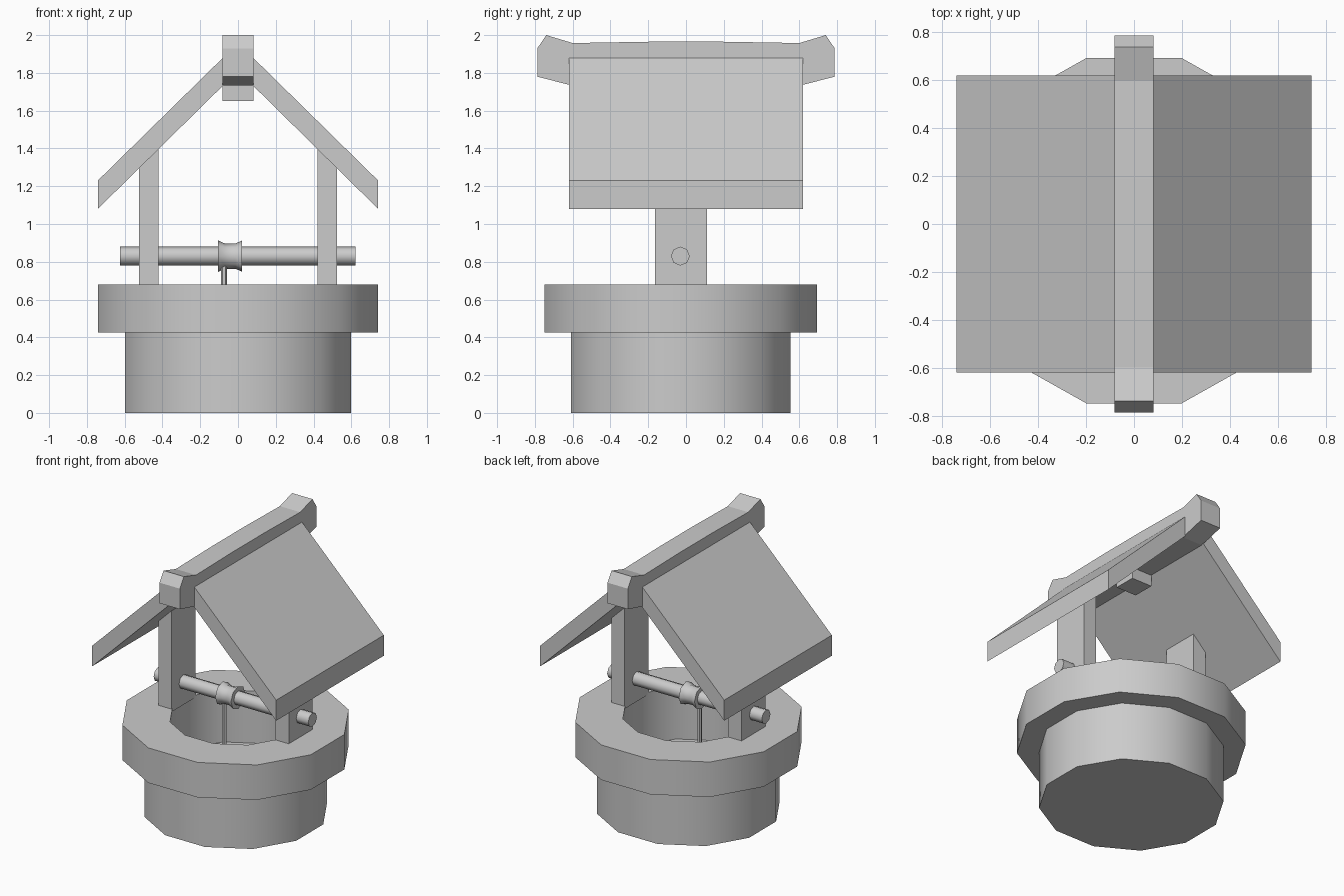
import bpy, bmesh
from math import pi, sin, cos, radians
from mathutils import Vector, Matrix

if "Cube" in bpy.data.objects:
    bpy.data.objects.remove(bpy.data.objects["Cube"])


def finish(name, bm, smooth=False):
    bmesh.ops.remove_doubles(bm, verts=bm.verts, dist=1e-5)
    bmesh.ops.recalc_face_normals(bm, faces=bm.faces)
    me = bpy.data.meshes.new(name)
    bm.to_mesh(me)
    bm.free()
    ob = bpy.data.objects.new(name, me)
    bpy.context.collection.objects.link(ob)
    if smooth:
        bpy.ops.object.select_all(action='DESELECT')
        ob.select_set(True)
        bpy.context.view_layer.objects.active = ob
        bpy.ops.object.shade_smooth_by_angle(angle=radians(48))
    return ob


def lathe(name, profile, sides, matrix, phase=0.0):
    """Revolve (radius, height) points about z; zero radius ends close the shape."""
    bm = bmesh.new()
    rings = []
    for r, h in profile:
        if r == 0:
            rings.append(None)
            continue
        rings.append([bm.verts.new((r * cos(phase + 2 * pi * i / sides),
                                    r * sin(phase + 2 * pi * i / sides), h))
                      for i in range(sides)])
    for a, b in zip(rings, rings[1:]):
        if a is None or b is None:
            bm.faces.new(a or b)
            continue
        for i in range(sides):
            j = (i + 1) % sides
            bm.faces.new((a[i], a[j], b[j], b[i]))
    bm.transform(matrix)
    return finish(name, bm, True)


def extrude(name, points, direction):
    """Extrude a closed polygon along a vector."""
    bm = bmesh.new()
    face = bm.faces.new([bm.verts.new(p) for p in points])
    res = bmesh.ops.extrude_face_region(bm, geom=[face], use_keep_orig=True)
    moved = [g for g in res['geom'] if isinstance(g, bmesh.types.BMVert)]
    bmesh.ops.translate(bm, verts=moved, vec=Vector(direction))
    return finish(name, bm)


CY = -0.028          # well centre in y
AXLE_Z = 0.83

# Twelve-sided well: base, overhanging rim, hollow and inner floor
k = 1 / cos(pi / 12)
lathe("well_wall",
      [(0, 0), (0.598 * k, 0), (0.598 * k, 0.425), (0.742 * k, 0.425),
       (0.742 * k, 0.68), (0.43 * k, 0.68), (0.43 * k, 0.3), (0, 0.3)],
      12, Matrix.Translation((0, CY, 0)) @ Matrix.Diagonal((1, 0.972, 1, 1)), pi / 12)

# Posts and roof panels, mirrored left and right
for side, s in (("left", -1), ("right", 1)):
    extrude(side + "_post",
            [(s * x, -0.165, z) for x, z in
             ((0.42, 0.66), (0.525, 0.66), (0.525, 1.295), (0.42, 1.40))],
            (0, 0.275, 0))
    extrude(side + "_roof_panel",
            [(s * x, -0.62, z) for x, z in
             ((0.075, 1.885), (0.742, 1.23), (0.742, 1.08), (0.075, 1.737))],
            (0, 1.24, 0))

# Ridge beam with flared ends
half = [(0.19, 1.965), (0.6, 1.958), (0.74, 2.0), (0.787, 1.93), (0.787, 1.78), (0.6, 1.732)]
outline = half + [(-y, z) for y, z in reversed(half)]
extrude("ridge_beam", [(-0.082, y, z) for y, z in outline], (0.164, 0, 0))

# Small block under the ridge
extrude("ridge_block",
        [(-0.082, y, z) for y, z in ((-0.08, 1.65), (0.08, 1.65), (0.08, 1.74), (-0.08, 1.74))],
        (0.164, 0, 0))

# Axle and waisted spool along x, rope hanging into the well
along_x = Matrix.Translation((0, -0.03, AXLE_Z)) @ Matrix.Rotation(pi / 2, 4, 'Y')
lathe("axle", [(0, -0.625), (0.05, -0.625), (0.05, 0.622), (0, 0.622)], 8, along_x)
lathe("spool", [(0, -0.105), (0.083, -0.105), (0.067, -0.07), (0.067, -0.013),
                (0.083, 0.022), (0, 0.022)], 8, along_x)
lathe("rope", [(0, 0.29), (0.016, 0.29), (0.016, 0.79), (0, 0.79)], 6,
      Matrix.Translation((-0.075, -0.05, 0)))
